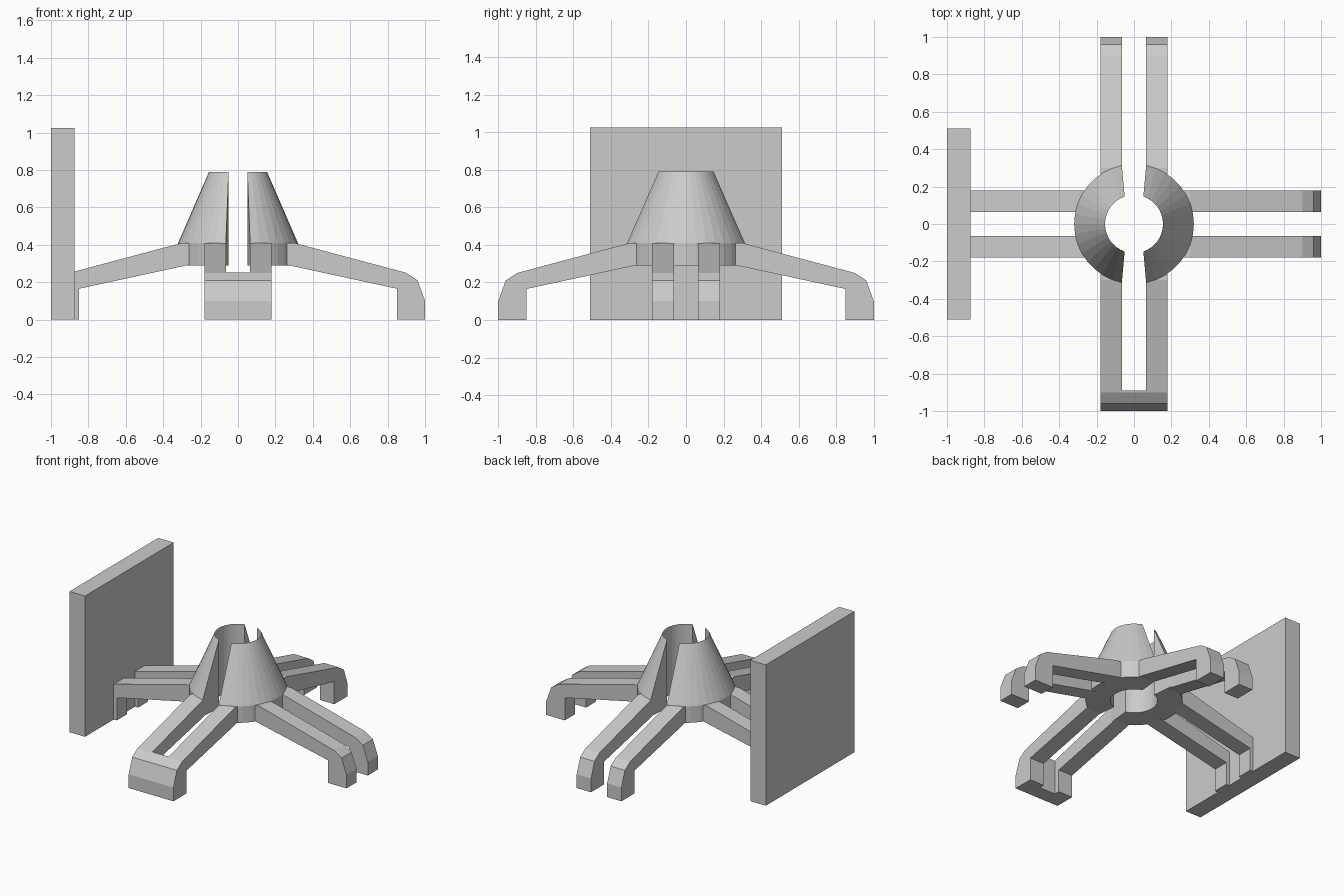
import bpy, bmesh, math
from mathutils import Matrix, Vector

if "Cube" in bpy.data.objects:
    bpy.data.objects.remove(bpy.data.objects["Cube"])


def make(name, bm):
    bmesh.ops.recalc_face_normals(bm, faces=bm.faces)
    me = bpy.data.meshes.new(name)
    bm.to_mesh(me)
    bm.free()
    ob = bpy.data.objects.new(name, me)
    bpy.context.collection.objects.link(ob)
    return ob


def prism(name, profile, y0, y1, angle=0):
    """Extrude an (r, z) profile from y0 to y1, then turn it about z."""
    bm = bmesh.new()
    face = bm.faces.new([bm.verts.new((r, y0, z)) for r, z in profile])
    out = bmesh.ops.extrude_face_region(bm, geom=[face])["geom"]
    moved = [v for v in out if isinstance(v, bmesh.types.BMVert)]
    bmesh.ops.translate(bm, vec=Vector((0, y1 - y0, 0)), verts=moved)
    bm.transform(Matrix.Rotation(math.radians(angle), 4, 'Z'))
    if not any(f.normal.length > 0 and len(f.verts) == len(profile) and f is not face
               and f.calc_center_median().y == face.calc_center_median().y for f in bm.faces):
        pass
    return make(name, bm)


def half_collar(name, side, steps=16):
    """Half of the split conical collar; (radius, z, half slot width) profile."""
    profile = [(0.155, 0.29, 0.05), (0.32, 0.29, 0.065),
               (0.32, 0.41, 0.065), (0.155, 0.79, 0.05)]
    bm = bmesh.new()
    rings = []
    for i in range(steps + 1):
        t = 2 * i / steps - 1
        ring = []
        for r, z, gap in profile:
            a = t * math.acos(gap / r)
            ring.append(bm.verts.new((side * r * math.cos(a), r * math.sin(a), z)))
        rings.append(ring)
    for a, b in zip(rings, rings[1:]):
        for j in range(4):
            k = (j + 1) % 4
            bm.faces.new((a[j], a[k], b[k], b[j]))
    bm.faces.new(rings[0])
    bm.faces.new(rings[-1])
    return make(name, bm)


# Split conical collar
half_collar("collar_right", 1)
half_collar("collar_left", -1)

# Four pairs of bent legs
toe = [(0.90, 0.25), (0.96, 0.21), (1.0, 0.10), (1.0, 0)]
leg = [(0.24, 0.297), (0.24, 0.41), (0.30, 0.41)] + toe + [(0.85, 0), (0.85, 0.165)]
# The left legs stop inside the back plate
left_leg = leg[:3] + [(0.90, 0.25), (0.90, 0), (0.85, 0), (0.85, 0.165)]
for label, angle, shape in (("right", 0, leg), ("back", 90, leg),
                            ("left", 180, left_leg), ("front", 270, leg)):
    prism(label + "_leg_a", shape, 0.065, 0.18, angle)
    prism(label + "_leg_b", shape, -0.18, -0.065, angle)

# Bridge joining the two front feet
prism("front_foot_bridge", [(0.89, 0), (0.89, 0.252)] + toe, -0.065, 0.065, 270)

# Upright plate on the left
prism("side_plate", [(-1, 0), (-0.875, 0), (-0.875, 1.025), (-1, 1.025)], -0.51, 0.51)
